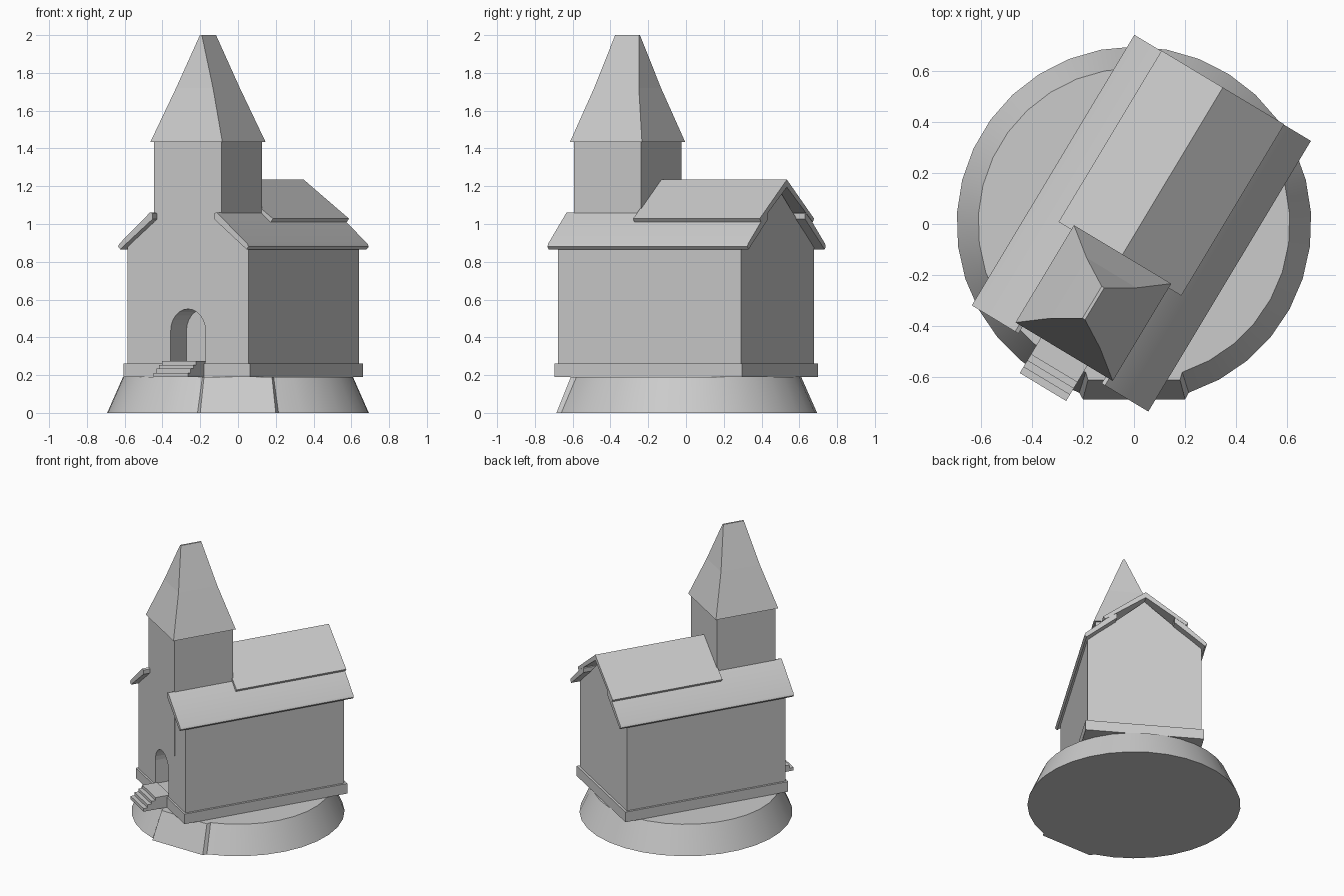
import bpy, bmesh, math
from mathutils import Matrix

if "Cube" in bpy.data.objects:
    bpy.data.objects.remove(bpy.data.objects["Cube"])

TURN = Matrix.Rotation(math.radians(-31), 4, 'Z')   # chapel sits turned on its plinth
U = 0.023                                           # local centre line of the chapel


def finish(name, bm, matrix=TURN, smooth=None):
    bmesh.ops.recalc_face_normals(bm, faces=bm.faces)
    bm.transform(matrix)
    me = bpy.data.meshes.new(name)
    bm.to_mesh(me)
    bm.free()
    ob = bpy.data.objects.new(name, me)
    bpy.context.collection.objects.link(ob)
    if smooth:
        bpy.ops.object.select_all(action='DESELECT')
        ob.select_set(True)
        bpy.context.view_layer.objects.active = ob
        bpy.ops.object.shade_smooth_by_angle(angle=math.radians(smooth))
    return ob


def loft(name, rings, matrix=TURN, smooth=None):
    """Closed rings of equal length joined by quads, capped at both ends."""
    bm = bmesh.new()
    loops = [[bm.verts.new(p) for p in r] for r in rings]
    n = len(loops[0])
    for a, b in zip(loops, loops[1:]):
        for i in range(n):
            j = (i + 1) % n
            bm.faces.new((a[i], a[j], b[j], b[i]))
    bm.faces.new(loops[0][::-1])
    bm.faces.new(loops[-1])
    return finish(name, bm, matrix, smooth)


def extrude(name, profile, v0, v1, smooth=None):
    """Profile of (u, z) points swept along the length of the chapel."""
    return loft(name, [[(U + u, v, z) for u, z in profile] for v in (v0, v1)], smooth=smooth)


def block(name, half, v0, v1, z0, z1):
    return extrude(name, [(-half, z0), (half, z0), (half, z1), (-half, z1)], v0, v1)


# Round tapered plinth with a flat panel at the front
def plinth_ring(r, px, py, z):
    pts = [(-px, py, z), (px, py, z)]
    for i in range(31):
        a = math.radians(-72 + 324 * i / 30)
        pts.append((r * math.cos(a), r * math.sin(a), z))
    return pts


loft("plinth", [plinth_ring(0.694, 0.2, -0.686, 0), plinth_ring(0.61, 0.18, -0.61, 0.19)],
     Matrix.Identity(4), 25)

# Foundation slab and gabled walls
block("foundation", 0.39, -0.565, 0.595, 0.19, 0.262)
walls = extrude("walls", [(-0.375, 0.25), (0.375, 0.25), (0.375, 0.875), (0, 1.195), (-0.375, 0.875)],
                -0.552, 0.579)

# Arched doorway recess
arch = [(-0.107, 0.268), (0.107, 0.268)]
arch += [(0.107 * math.cos(math.pi * i / 12), 0.435 + 0.115 * math.sin(math.pi * i / 12))
         for i in range(13)]
cutter = extrude("door_cutter", arch, -0.7, -0.39)
cutter.hide_render = True
cutter.hide_viewport = True
cut = walls.modifiers.new("doorway", 'BOOLEAN')
cut.operation = 'DIFFERENCE'
cut.solver = 'EXACT'
cut.object = cutter

# Entrance steps
for i, (v, z) in enumerate([(-0.645, 0.275), (-0.673, 0.254), (-0.702, 0.234), (-0.73, 0.212)]):
    block(f"step_{i + 1}", 0.106, v, -0.54, 0.19, z)

# Roof: lower eave strips and upper slopes
for s, side in ((-1, "left"), (1, "right")):
    extrude(f"eave_roof_{side}",
            [(s * 0.205, 1.062), (s * 0.396, 0.895), (s * 0.403, 0.88), (s * 0.39, 0.866),
             (s * 0.19, 1.026), (s * 0.19, 1.056)], -0.6, 0.635, 50)
    extrude(f"upper_roof_{side}",
            [(0, 1.235), (s * 0.28, 1.028), (s * 0.266, 1.01), (0, 1.195)], -0.145, 0.637)

# Bell tower and ridge-topped spire
block("tower", 0.208, -0.554, -0.138, 0.6, 1.437)


def square(hu, hv, z):
    return [(U + a * hu, -0.347 + b * hv, z) for a, b in ((-1, -1), (1, -1), (1, 1), (-1, 1))]


loft("spire", [square(0.222, 0.222, 1.435), square(0.114, 0.138, 1.72), square(0.006, 0.073, 2.0)])
